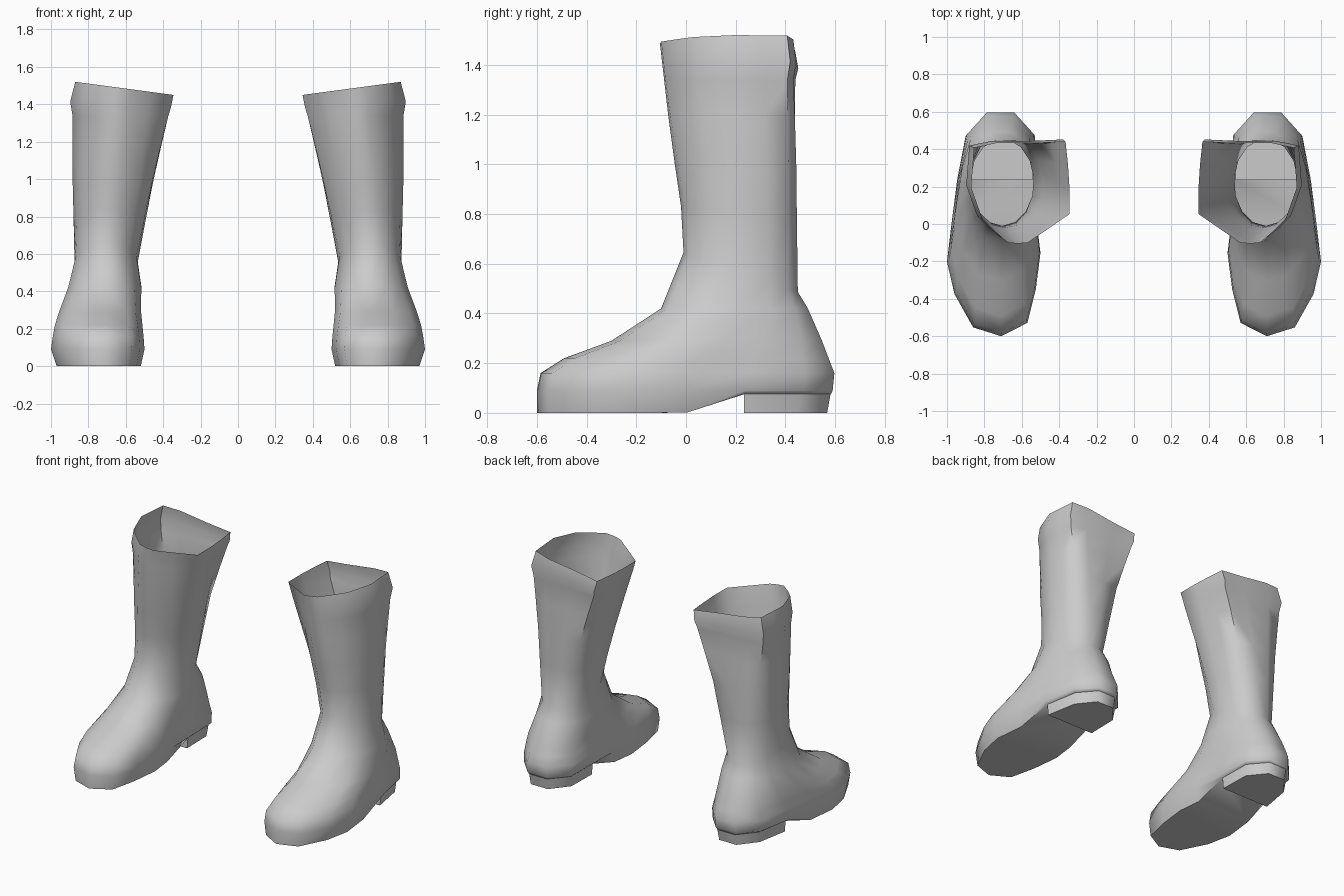
import bpy, bmesh, math

cube = bpy.data.objects.get("Cube")
if cube:
    bpy.data.objects.remove(cube, do_unlink=True)

mat = bpy.data.materials.new("light_grey")
mat.use_nodes = True
GREY = (0.6, 0.6, 0.6, 1)
mat.diffuse_color = GREY
mat.node_tree.nodes["Principled BSDF"].inputs["Base Color"].default_value = GREY

# Unit outlines, starting at the toe and running round the outer side
FOOT = [(-.16, -1), (.44, -.92), (.84, -.62), (1, -.33), (.9, .02), (.78, .41),
        (.6, .8), (.16, 1), (-.44, 1), (-.88, .8), (-.9, .41), (-.92, .02),
        (-1, -.25), (-.9, -.58), (-.72, -.88)]
SHAFT = [(.05, -1), (.25, -.98), (.56, -.72), (.78, -.5), (1, .1), (.97, .5),
         (.94, .88), (.5, .97), (-.25, .97), (-.92, 1), (-.97, .55), (-1, .1),
         (-1, -.42), (-.55, -.72), (-.15, -.98)]
N = len(FOOT)
ROUND = [(math.sin(2 * math.pi * i / N), -math.cos(2 * math.pi * i / N)) for i in range(N)]
SHAPES = [FOOT, ROUND, SHAFT, SHAFT]

# z, inner x, outer x, front y, back y, shape (0 foot, 1 round, 2 shaft),
# rise towards the front, rise towards the outer side
RINGS = [
    (0.00, .52, .97, -.60, .583, 0, 0, 0),
    (0.09, .50, 1.0, -.60, .59, 0, 0, 0),
    (0.16, .505, .99, -.585, .597, 0, 0, 0),
    (0.22, .51, .98, -.49, .575, 0.1, 0, 0),
    (0.29, .515, .96, -.30, .55, 0.3, 0, 0),
    (0.42, .51, .915, -.10, .495, 0.7, 0, 0),
    (0.565, .535, .875, -.01, .455, 1, .08, 0),
    (0.80, .49, .88, -.02, .452, 1.3, .03, 0),
    (1.00, .45, .885, -.045, .45, 1.5, 0, 0),
    (1.20, .405, .885, -.072, .445, 1.8, 0, 0),
    (1.34, .372, .885, -.088, .44, 2, 0, 0),
    (1.40, .358, .897, -.095, .452, 2, 0, .015),
    (1.485, .345, .87, -.105, .44, 2, 0, .035),
]


def ring_points(ring):
    z, x0, x1, y0, y1, shape, front_rise, side_rise = ring
    k = int(shape)
    w = shape - k
    pts = []
    for (ua, va), (ub, vb) in zip(SHAPES[k], SHAPES[k + 1]):
        u, v = ua + (ub - ua) * w, va + (vb - va) * w
        x, y = (x0 + x1) / 2 + u * (x1 - x0) / 2, (y0 + y1) / 2 + v * (y1 - y0) / 2
        pts.append((x, y, z - front_rise * v + side_rise * u))
    return pts


def loft(bm, loops, side):
    rows = [[bm.verts.new((side * x, y, z)) for x, y, z in pts] for pts in loops]
    n = len(rows[0])
    for a, b in zip(rows, rows[1:]):
        for i in range(n):
            j = (i + 1) % n
            bm.faces.new((a[i], a[j], b[j], b[i]))
    return rows


def finish(bm, name, angle):
    bmesh.ops.recalc_face_normals(bm, faces=bm.faces)
    mesh = bpy.data.meshes.new(name)
    bm.to_mesh(mesh)
    bm.free()
    mesh.materials.append(mat)
    obj = bpy.data.objects.new(name, mesh)
    bpy.context.collection.objects.link(obj)
    bpy.ops.object.select_all(action='DESELECT')
    obj.select_set(True)
    bpy.context.view_layer.objects.active = obj
    bpy.ops.object.shade_smooth_by_angle(angle=math.radians(angle))


for side, label in ((1, "left"), (-1, "right")):
    # Boot upper with arched sole and open top
    loops = [ring_points(r) for r in RINGS]
    loops[0] = [(x, y, min(max(y, 0) / .23, 1) * .075) for x, y, z in loops[0]]
    bm = bmesh.new()
    sole = loft(bm, loops, side)[0]
    bm.faces.new((sole[0], sole[1], sole[N - 1]))
    for i in range(1, N // 2):
        bm.faces.new((sole[i], sole[i + 1], sole[N - 1 - i], sole[N - i]))
    finish(bm, label + "_boot", 60)

    # Heel block under the back of the sole
    back = [p for p in loops[0] if p[1] > .2]
    top = [(x, y, .085) for x, y, z in back]
    bottom = [(.745 + (x - .745) * .96, y - .015 * (y > .3), 0) for x, y, z in back]
    bm = bmesh.new()
    rows = loft(bm, [bottom, top], side)
    for row in rows:
        bm.faces.new(row)
    finish(bm, label + "_heel", 50)
